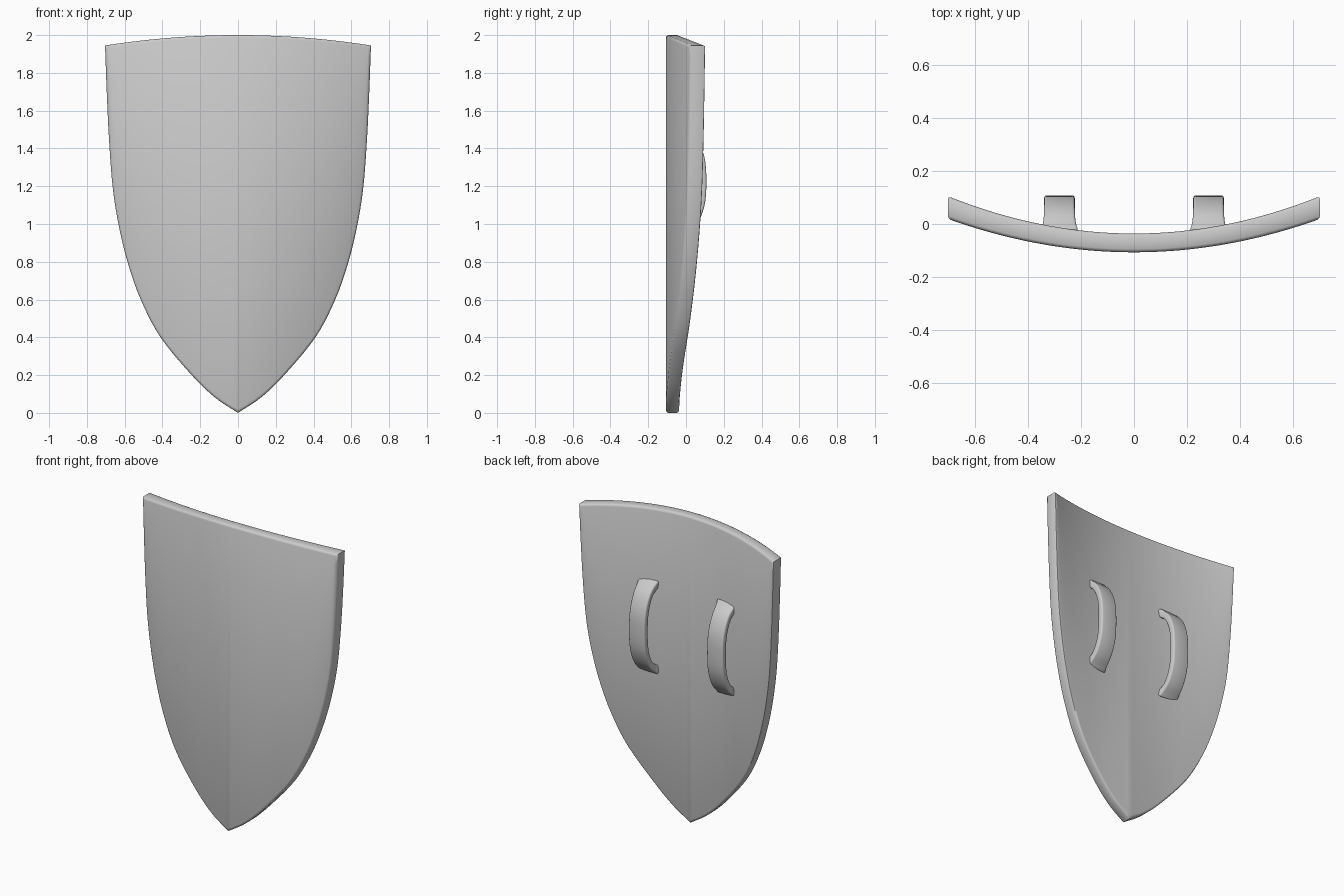
import bpy, bmesh, math
from mathutils import Vector

if "Cube" in bpy.data.objects:
    bpy.data.objects.remove(bpy.data.objects["Cube"])


def spline(points, steps):
    """Catmull-Rom samples through 2D points."""
    p = [Vector(q) for q in points]
    p = [2 * p[0] - p[1]] + p + [2 * p[-1] - p[-2]]
    out = []
    for i in range(1, len(p) - 2):
        a, b, c, d = p[i - 1:i + 3]
        for s in range(steps):
            t = s / steps
            out.append(0.5 * (2 * b + (c - a) * t + (2 * a - 5 * b + 4 * c - d) * t * t
                              + (3 * b - a - 3 * c + d) * t ** 3))
    return out + [p[-2]]


def finish(name, bm, angle, bevel=0):
    bmesh.ops.recalc_face_normals(bm, faces=bm.faces)
    me = bpy.data.meshes.new(name)
    bm.to_mesh(me)
    bm.free()
    ob = bpy.data.objects.new(name, me)
    bpy.context.collection.objects.link(ob)
    bpy.ops.object.select_all(action='DESELECT')
    ob.select_set(True)
    bpy.context.view_layer.objects.active = ob
    if bevel:
        m = ob.modifiers.new("round_edges", 'BEVEL')
        m.width, m.segments, m.limit_method = bevel, 3, 'ANGLE'
        m.angle_limit = math.radians(50)
        bpy.ops.object.modifier_apply(modifier=m.name)
    bpy.ops.object.shade_smooth_by_angle(angle=math.radians(angle))
    return ob


def bridge(bm, a, b):
    n = len(a)
    for i in range(n):
        bm.faces.new((a[i], a[(i + 1) % n], b[(i + 1) % n], b[i]))


def front_y(x):
    return -0.107 + 0.255 * x * x


def back_y(x):
    return -0.036 + 0.285 * x * x


# Shield board: curved heater outline, rounded rim
side = spline([(0, 0), (0.12, 0.08), (0.245, 0.2), (0.41, 0.4), (0.515, 0.6), (0.585, 0.8),
               (0.633, 1.0), (0.664, 1.2), (0.683, 1.45), (0.695, 1.7), (0.704, 1.945)], 5)
n = len(side) - 1
top_z = lambda x: 2.0 - 0.055 * (x / 0.704) ** 2
outline = [(math.copysign(side[abs(k)].x, k), side[abs(k)].y) for k in range(-n, n + 1)]
outline += [(math.copysign(side[abs(k)].x, k), top_z(side[abs(k)].x)) for k in range(n - 1, -n, -1)]

bm = bmesh.new()
loops = []
rim = [(1, 0), (0.3, 0.004), (0, 0.012)]
for y_of, sign, steps in ((front_y, 1, rim), (back_y, -1, rim[::-1])):
    for inset, dy in steps:
        s = 1 - 0.016 * inset
        loops.append([bm.verts.new((x * s, y_of(x * s) + sign * dy, 1.1 + (z - 1.1) * s))
                      for x, z in outline])
for a, b in zip(loops, loops[1:]):
    bridge(bm, a, b)
for cap in (loops[0], loops[-1]):
    for j in range(2 * n):
        quad = [cap[j], cap[j + 1], cap[4 * n - j - 1], cap[(4 * n - j) % (4 * n)]]
        bm.faces.new(list(dict.fromkeys(quad)))
finish("shield_board", bm, 50)

# Two arched grips on the back, flared where they meet the board
path = spline([(-0.035, 1.51), (0.035, 1.45), (0.078, 1.35), (0.088, 1.225),
               (0.078, 1.10), (0.035, 1.0), (-0.035, 0.94)], 4)
for label, cx in (("left", -0.282), ("right", 0.282)):
    bm = bmesh.new()
    rings = []
    for i, p in enumerate(path):
        t = (path[min(i + 1, len(path) - 1)] - path[max(i - 1, 0)]).normalized()
        nrm = Vector((-t.y, t.x))
        end = abs(2 * i / (len(path) - 1) - 1)
        hw = 0.058 + 0.014 * end ** 8
        ht = 0.02 + 0.008 * end ** 8
        rings.append([bm.verts.new((cx + sx * hw, p.x + nrm.x * sn * ht, p.y + nrm.y * sn * ht))
                      for sx, sn in ((-1, -1), (1, -1), (1, 1), (-1, 1))])
    for a, b in zip(rings, rings[1:]):
        bridge(bm, a, b)
    bm.faces.new(rings[0])
    bm.faces.new(rings[-1])
    finish(label + "_grip", bm, 45, 0.01)
